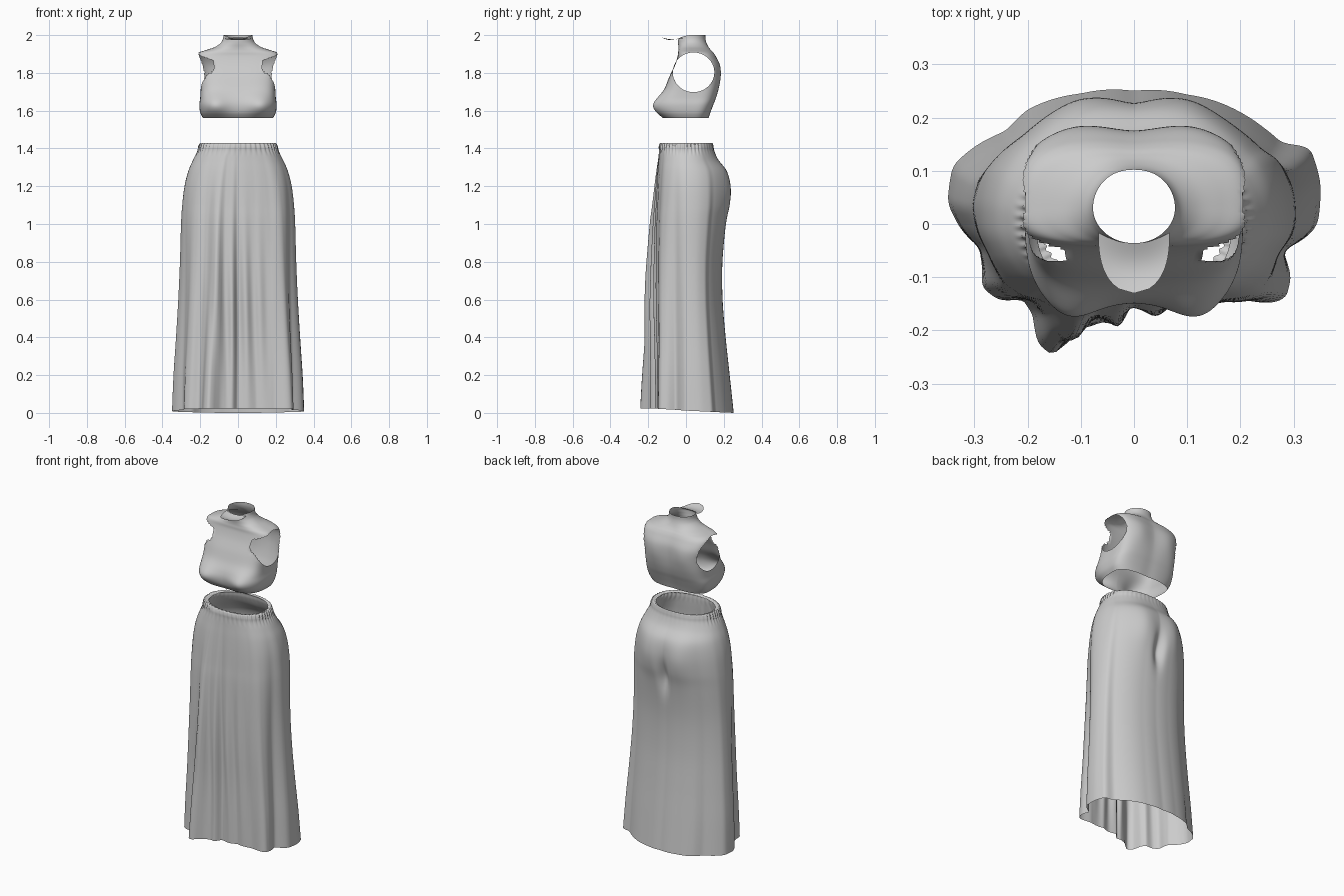
import bpy, math
from math import sin, cos, pi, exp, atan2, hypot

if "Cube" in bpy.data.objects:
    bpy.data.objects.remove(bpy.data.objects["Cube"])

cloth = bpy.data.materials.new("grey_cloth")
cloth.diffuse_color = (0.6, 0.6, 0.6, 1)
cloth.use_nodes = True
cloth.node_tree.nodes["Principled BSDF"].inputs["Base Color"].default_value = cloth.diffuse_color


def spline(rows, steps):
    """Catmull-Rom through profile rows."""
    out = []
    for i in range(len(rows) - 1):
        a, b, c, d = (rows[min(max(i + k, 0), len(rows) - 1)] for k in (-1, 0, 1, 2))
        for s in range(steps):
            t = s / steps
            out.append([0.5 * (2 * q + (r - p) * t + (2 * p - 5 * q + 4 * r - w) * t * t
                               + (3 * q - p - 3 * r + w) * t ** 3) for p, q, r, w in zip(a, b, c, d)])
    out.append(list(rows[-1]))
    return out


def gauss(v, w):
    return exp(-(v / w) ** 2)


def section(a, w, front, back, yc, n):
    """Point on a rounded section with its own front and back depth."""
    c, s = cos(a), sin(a)
    r = (abs(c) ** n + abs(s) ** n) ** (-1 / n)
    return w * c * r, yc + s * r * ((back - yc) if s > 0 else (yc - front))


def add_mesh(name, verts, faces):
    me = bpy.data.meshes.new(name)
    me.from_pydata(verts, [], faces)
    me.materials.append(cloth)
    for p in me.polygons:
        p.use_smooth = True
    ob = bpy.data.objects.new(name, me)
    bpy.context.collection.objects.link(ob)
    return ob


def ring_faces(rings, n):
    return [(j * n + i, j * n + (i + 1) % n, (j + 1) * n + (i + 1) % n, (j + 1) * n + i)
            for j in range(rings - 1) for i in range(n)]


# --- Skirt: hem outline with its folds, faded out towards the waist
hem = [(.345, 0), (.35, .08), (.33, .145), (.28, .15), (.245, .18), (.2, .21), (.1, .243), (0, .25),
       (-.1, .245), (-.2, .215), (-.24, .175), (-.3, .145), (-.34, .11), (-.35, .04), (-.325, -.01),
       (-.29, -.045), (-.285, -.08), (-.285, -.12), (-.25, -.145), (-.21, -.14), (-.19, -.17),
       (-.18, -.225), (-.15, -.248), (-.125, -.225), (-.1, -.195), (-.06, -.185), (-.03, -.19),
       (-.005, -.15), (.05, -.16), (.1, -.145), (.15, -.15), (.2, -.14), (.25, -.15),
       (.285, -.14), (.295, -.1), (.28, -.05), (.33, -.02)]
polar = sorted((atan2(y, x) % (2 * pi), hypot(x, y)) for x, y in hem)
polar.append((2 * pi, polar[0][1]))


def hem_radius(a):
    a %= 2 * pi
    for (a0, r0), (a1, r1) in zip(polar, polar[1:]):
        if a0 <= a <= a1:
            return r0 + (r1 - r0) * (a - a0) / (a1 - a0)
    return polar[0][1]


N = 288
# z, half width, front y, back y
skirt_profile = [(0.0, .345, -.165, .245), (.2, .338, -.165, .225), (.4, .326, -.165, .205),
                 (.6, .315, -.168, .19), (.8, .307, -.168, .19), (1.0, .302, -.165, .21),
                 (1.1, .296, -.16, .224), (1.2, .284, -.155, .226), (1.28, .264, -.15, .212),
                 (1.34, .238, -.145, .17), (1.385, .215, -.142, .15), (1.41, .208, -.142, .145),
                 (1.428, .198, -.135, .14), (1.422, .175, -.115, .13)]
rows = spline(skirt_profile, 6)

fold = []
for i in range(N):
    a = 2 * pi * i / N
    bx, by = section(a, .345, -.165, .245, 0, 2.2)
    t = atan2(by, bx)
    r = sum(hem_radius(t + k * .012) for k in range(-3, 4)) / 7
    fold.append(r / hypot(bx, by))

verts = []
for z, w, f, b in rows:
    fade = max(0, 1 - z / 1.42) ** 0.8
    gather = min(1, max(0, (z - 1.36) / .05))
    for i in range(N):
        a = 2 * pi * i / N
        x, y = section(a, w, f, b, 0, 2.2)
        k = 1 + fade * (fold[i] - 1)
        k += gather * .018 * sin(48 * a) * (1 if sin(a) < .5 else .25)
        x, y = x * k, y * k
        if sin(a) > 0:      # seat shape and hollow at the back
            y += .016 * gauss(abs(x) - .1, .07) * gauss(z - 1.18, .13)
            y -= .03 * gauss(x, .03) * gauss(z - 1.05, .09)
        else:               # narrow drapes in the front
            y += .009 * sin(x * 85 + z * 2) * gauss(x, .17) * gauss(z - .55, .4)
        zz = z + max(0, 1 - z / .3) * (.012 - .012 * sin(a))
        verts.append((x, y, zz))
add_mesh("skirt", verts, ring_faces(len(rows), N))

# --- Sleeveless cropped top: z, half width, front y, back y, squareness
top_profile = [(1.56, .185, -.12, .12, 3), (1.59, .2, -.142, .13, 3.2), (1.63, .205, -.148, .145, 3.5),
               (1.67, .2, -.138, .16, 3.8), (1.72, .198, -.112, .172, 4), (1.78, .2, -.088, .178, 4),
               (1.84, .21, -.06, .175, 4), (1.885, .216, -.045, .158, 3.6), (1.908, .205, -.042, .145, 3),
               (1.922, .165, -.04, .133, 2.6), (1.937, .122, -.04, .122, 2.2), (1.957, .093, -.042, .112, 2),
               (1.978, .08, -.042, .106, 2), (2.0, .077, -.036, .105, 2)]
rows = spline(top_profile, 6)
M = 200
verts = []
for z, w, f, b, n in rows:
    for i in range(M):
        a = 2 * pi * i / M
        x, y = section(a, w, f, b, .03, n)
        if sin(a) < 0:
            y -= .034 * gauss(abs(x) - .125, .065) * gauss(z - 1.625, .055) * min(1, -sin(a) * 2)
        else:
            y += .008 * gauss(abs(x) - .1, .06) * gauss(z - 1.8, .08) - .003 * gauss(x, .04)
        if z > 1.975 and sin(a) < 0:
            z2 = z - .016 * (z - 1.975) / .025 * sin(a) ** 2
        else:
            z2 = z
        verts.append((x, y, z2))

# Armholes: drop the faces inside an oval, then snap the rim to it
CY, CZ, RY, RZ = .04, 1.803, .11, .105


def oval(p):
    return hypot((p[1] - CY) / RY, (p[2] - CZ) / RZ)


keep, rim = [], set()
for face in ring_faces(len(rows), M):
    mid = [sum(verts[v][k] for v in face) / 4 for k in range(3)]
    if abs(mid[0]) > .13 and oval(mid) < 1:
        rim.update(face)
    else:
        keep.append(face)
used = {v for face in keep for v in face}
for v in rim & used:
    x, y, z = verts[v]
    d = oval(verts[v])
    verts[v] = (x, CY + (y - CY) / d, CZ + (z - CZ) / d)
index = {v: i for i, v in enumerate(sorted(used))}
add_mesh("cropped_top", [verts[v] for v in sorted(used)], [[index[v] for v in fc] for fc in keep])

# --- Collar flap turned forward at the neck
U, V = 20, 14
verts = []
for j in range(V + 1):
    v = j / V
    half = .066 * math.sqrt(max(0, 1 - v ** 2.6)) + .001
    for i in range(U + 1):
        u = 2 * i / U - 1
        start = -.036 + .02 * u * u
        verts.append((half * u, start + (-.13 - start) * v,
                      1.984 - .012 * sin(pi * v) * (1 - .3 * u * u) + .004 * v))
faces = [(j * (U + 1) + i, j * (U + 1) + i + 1, (j + 1) * (U + 1) + i + 1, (j + 1) * (U + 1) + i)
         for j in range(V) for i in range(U)]
add_mesh("collar_flap", verts, faces)
